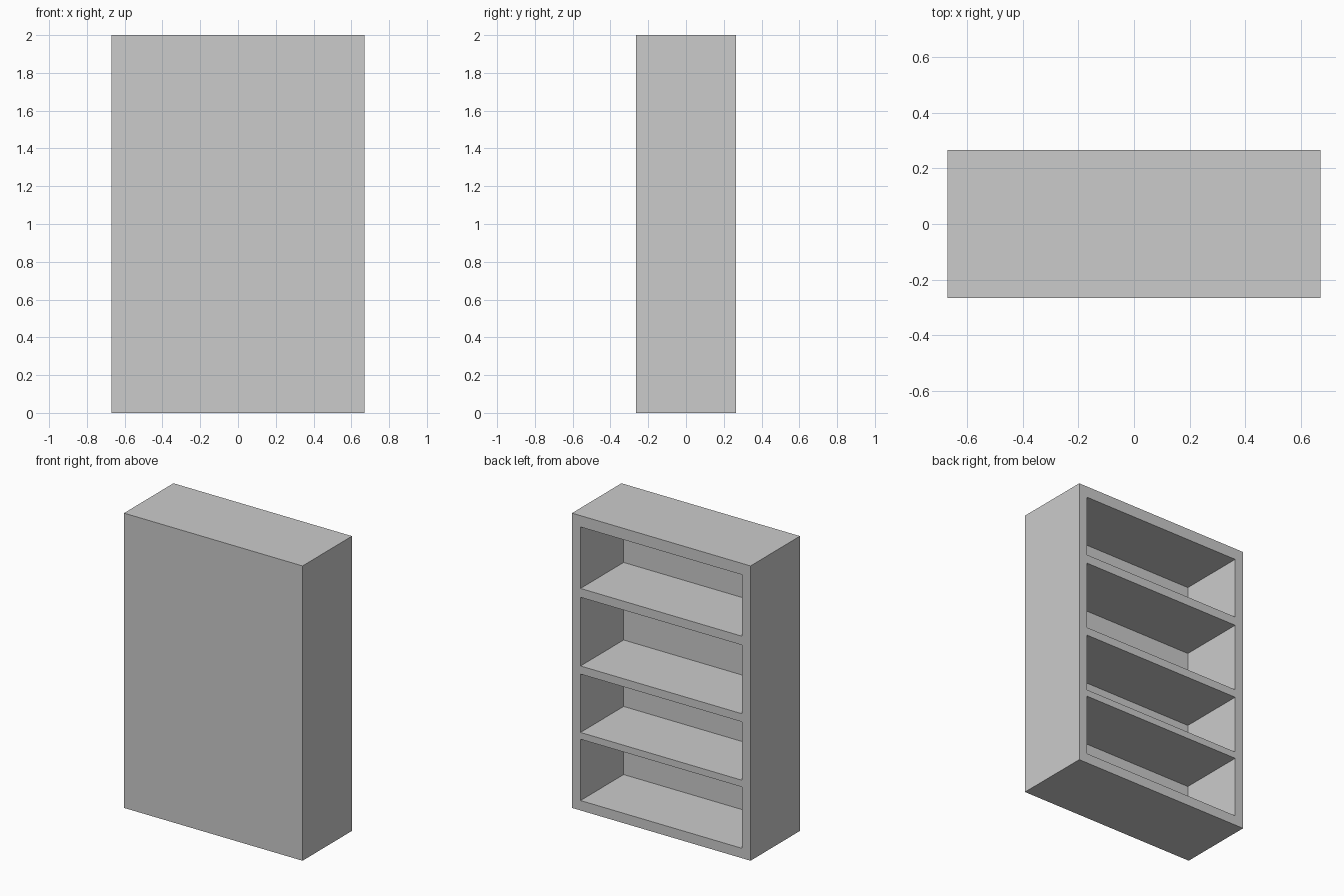
import bpy

if "Cube" in bpy.data.objects:
    bpy.data.objects.remove(bpy.data.objects["Cube"])

W, D, H = 1.34, 0.53, 2.0
SIDE, PANEL = 0.064, 0.068
# (floor, ceiling) of each open bay
BAYS = [(0.067, 0.483), (0.529, 0.925), (0.98, 1.446), (1.506, 1.923)]


def box(name, lo, hi):
    centre = [(a + b) / 2 for a, b in zip(lo, hi)]
    bpy.ops.mesh.primitive_cube_add(size=1, location=centre)
    ob = bpy.context.object
    ob.name = name
    ob.scale = [b - a for a, b in zip(lo, hi)]
    bpy.ops.object.transform_apply(location=True, rotation=False, scale=True)
    return ob


# Solid carcass
bookcase = box("bookcase", (-W / 2, -D / 2, 0), (W / 2, D / 2, H))

# Hollow out each bay from the open +y side, leaving shelves and the panel
for floor, ceiling in BAYS:
    cutter = box("bay_cutter", (-W / 2 + SIDE, -D / 2 + PANEL, floor),
                 (W / 2 - SIDE, D / 2 + 0.1, ceiling))
    cutter.hide_render = True
    mod = bookcase.modifiers.new("bay", 'BOOLEAN')
    mod.operation = 'DIFFERENCE'
    mod.solver = 'EXACT'
    mod.object = cutter
    bpy.context.view_layer.objects.active = bookcase
    bpy.ops.object.modifier_apply(modifier=mod.name)
    bpy.data.objects.remove(cutter)
